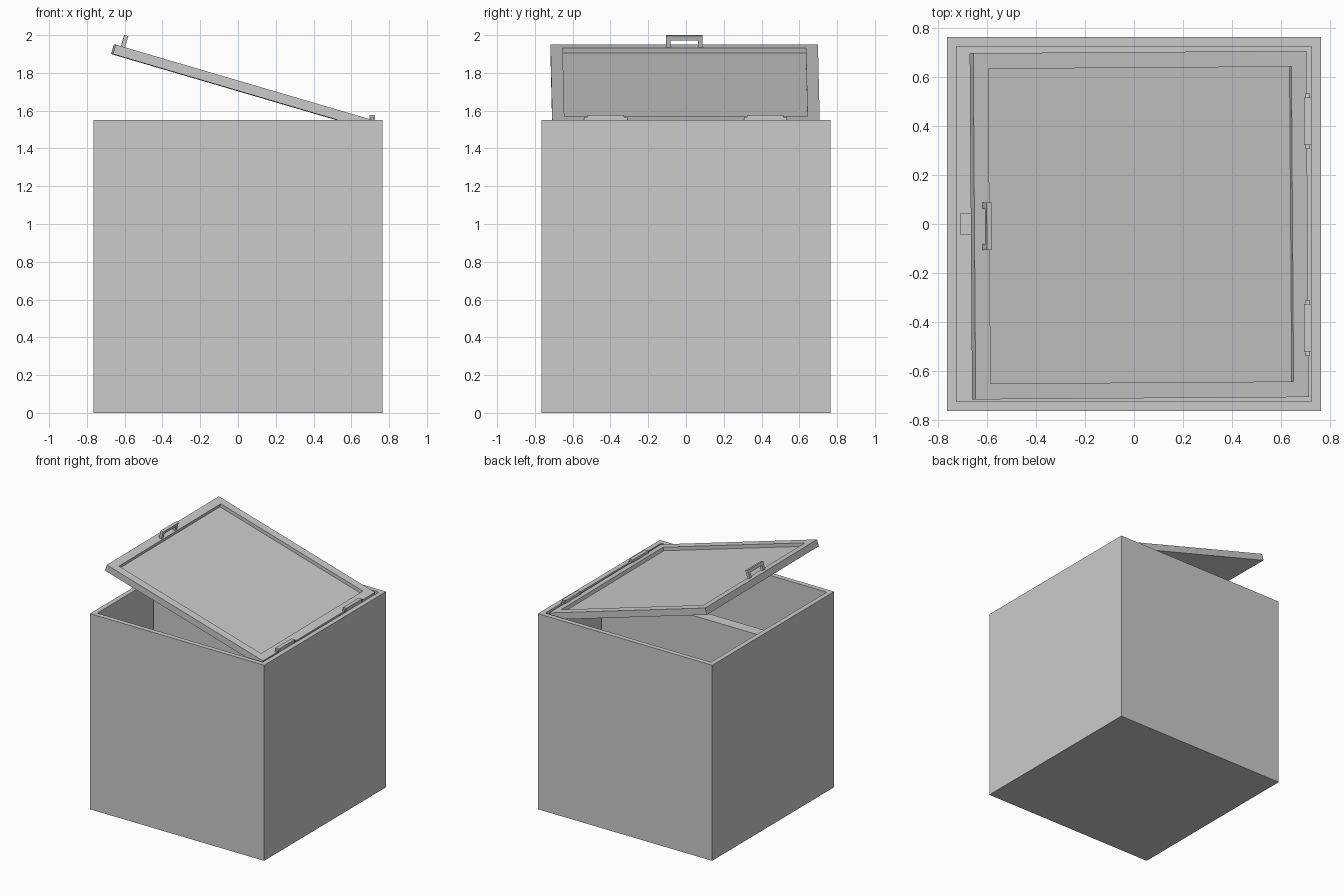
import bpy, bmesh, math
from mathutils import Matrix, Vector

if "Cube" in bpy.data.objects:
    bpy.data.objects.remove(bpy.data.objects["Cube"])


def finish(name, bm, matrix=Matrix()):
    bmesh.ops.recalc_face_normals(bm, faces=bm.faces[:])
    mesh = bpy.data.meshes.new(name)
    bm.to_mesh(mesh)
    bm.free()
    ob = bpy.data.objects.new(name, mesh)
    ob.matrix_world = matrix
    bpy.context.collection.objects.link(ob)
    return ob


def block(name, lo, hi, border=0, depth=0, matrix=Matrix()):
    """Box between two corners, optionally with a sunken top."""
    lo, hi = Vector(lo), Vector(hi)
    bm = bmesh.new()
    bmesh.ops.create_cube(bm, size=1)
    bmesh.ops.scale(bm, vec=hi - lo, verts=bm.verts)
    bmesh.ops.translate(bm, vec=(lo + hi) / 2, verts=bm.verts)
    if border:
        bm.normal_update()
        top = max(bm.faces, key=lambda f: f.calc_center_median().z)
        bmesh.ops.inset_region(bm, faces=[top], thickness=border)
        # sink the inner face by extruding it downwards
        new = bmesh.ops.extrude_face_region(bm, geom=[top])["geom"]
        if top.is_valid:
            bmesh.ops.delete(bm, geom=[top], context='FACES_ONLY')
        verts = [g for g in new if isinstance(g, bmesh.types.BMVert)]
        bmesh.ops.translate(bm, vec=(0, 0, -depth), verts=verts)
    return finish(name, bm, matrix)


H = 1.55          # rim height
W = 0.764         # half width of the bin
IN = 0.71         # half width of the opening

# Open bin with a dividing wall across the middle
block("bin_body", (-W, -W, 0), (W, W, H), W - IN, H - 0.055)
block("divider", (-IN, -0.045, 0.055), (IN, 0.045, 1.49))

# Half-open lid: local origin on the hinge edge, lid runs along -x
lid_pose = (Matrix.Translation((IN, 0, H))
            @ Matrix.Rotation(math.radians(0.4), 4, 'Z')
            @ Matrix.Rotation(math.radians(16.35), 4, 'Y'))
block("lid", (-1.42, -0.708, -0.052), (0, 0.708, 0), 0.091, 0.027, lid_pose)

# Handle: U profile extruded across its thickness
half = [(0.097, -0.002), (0.097, 0.063), (0.073, 0.038), (0.073, -0.002)]
outer, inner = half[:2], half[2:]
profile = (outer + [(-y, z) for y, z in reversed(outer)]
           + [(-y, z) for y, z in reversed(inner)] + inner)
bm = bmesh.new()
face = bm.faces.new([bm.verts.new((-1.386, y, z)) for y, z in profile])
geom = bmesh.ops.extrude_face_region(bm, geom=[face])["geom"]
bmesh.ops.translate(bm, vec=(0.022, 0, 0),
                    verts=[g for g in geom if isinstance(g, bmesh.types.BMVert)])
finish("handle", bm, lid_pose)

# Hinges with narrower pin ends
for side, y in (("front", -0.425), ("back", 0.42)):
    block(f"hinge_{side}", (0.696, y - 0.097, H - 0.005), (0.726, y + 0.097, H + 0.026))
    block(f"hinge_pin_{side}", (0.702, y - 0.114, H), (0.72, y + 0.114, H + 0.016))
